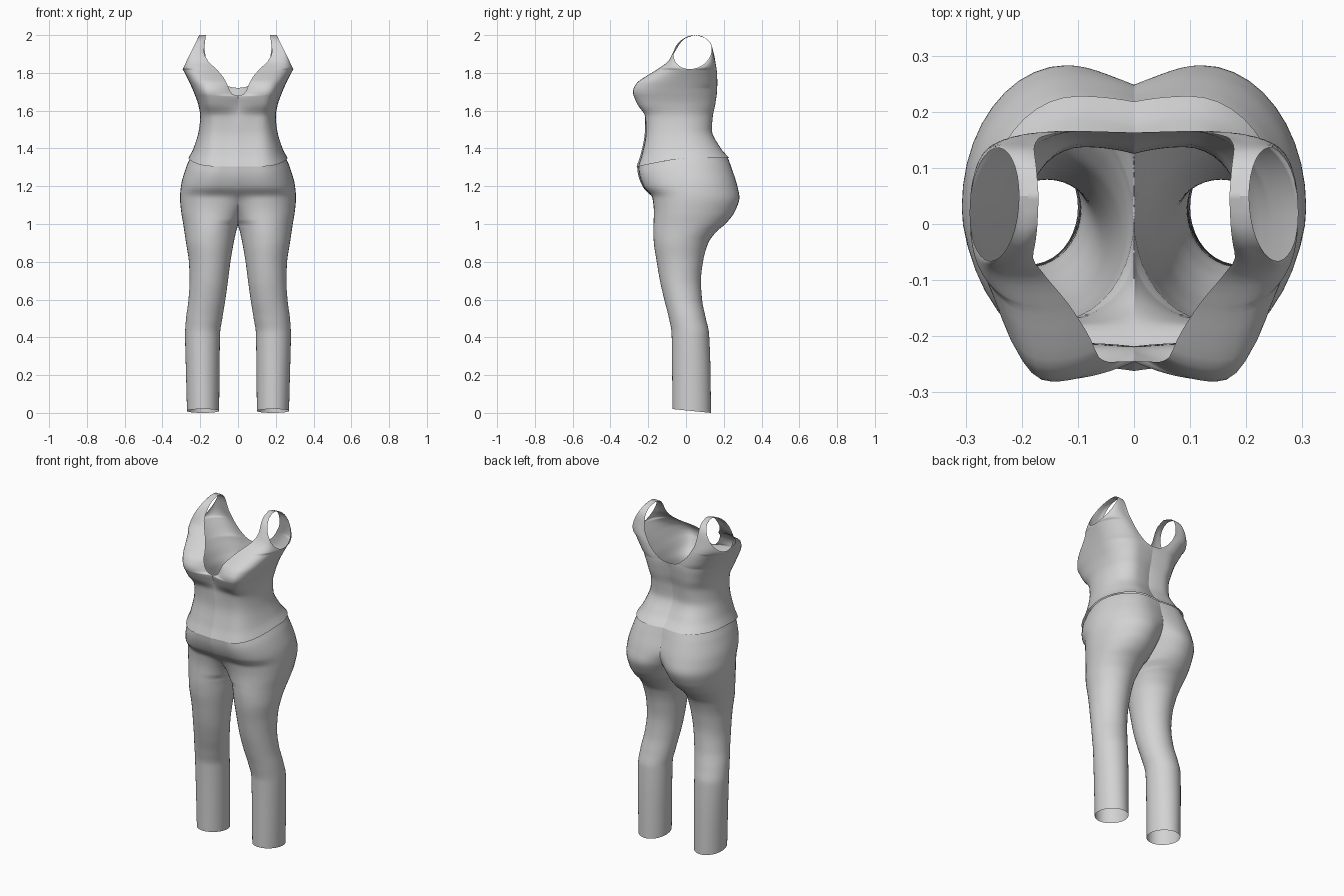
import bpy, bmesh, math

N = 10  # segments per quarter of a cross-section


def clamp(v):
    return max(0.0, min(1.0, v))


def sample(rows, z):
    """Monotone cubic interpolation of table rows keyed by height."""
    z = max(rows[0][0], min(rows[-1][0], z))
    i = 0
    while i < len(rows) - 2 and z > rows[i + 1][0]:
        i += 1

    def slope(k, c):
        if k == 0 or k == len(rows) - 1:
            a, b = (0, 1) if k == 0 else (k - 1, k)
            return (rows[b][c] - rows[a][c]) / (rows[b][0] - rows[a][0])
        s0 = (rows[k][c] - rows[k - 1][c]) / (rows[k][0] - rows[k - 1][0])
        s1 = (rows[k + 1][c] - rows[k][c]) / (rows[k + 1][0] - rows[k][0])
        return 0.0 if s0 * s1 <= 0 else 2 * s0 * s1 / (s0 + s1)

    h = rows[i + 1][0] - rows[i][0]
    t = (z - rows[i][0]) / h
    out = []
    for c in range(1, len(rows[0])):
        p, q = rows[i][c], rows[i + 1][c]
        out.append((2*t**3 - 3*t*t + 1) * p + (t**3 - 2*t*t + t) * h * slope(i, c)
                   + (3*t*t - 2*t**3) * q + (t**3 - t*t) * h * slope(i + 1, c))
    return out


def arc(xi, yi, cx, ye, xo, yo, p=1.0, q=1.0):
    """Half section: inner end -> extreme point (cx, ye) -> outer end."""
    pts = []
    for k in range(N, -1, -1):
        a = math.pi / 2 * k / N
        pts.append((cx - (cx - xi) * math.sin(a), yi + (ye - yi) * max(0, math.cos(a)) ** p))
    for k in range(1, N + 1):
        a = math.pi / 2 * k / N
        pts.append((cx + (xo - cx) * math.sin(a) ** q, yo + (ye - yo) * math.cos(a)))
    return pts


def build(name, strips, mat):
    """Skin strips of sections, weld them and mirror to the other side."""
    bm = bmesh.new()
    for strip in strips:
        grid = [[bm.verts.new(p) for p in row] for row in strip]
        for r0, r1 in zip(grid, grid[1:]):
            for j in range(len(r0) - 1):
                bm.faces.new((r0[j], r0[j + 1], r1[j + 1], r1[j]))
    bmesh.ops.remove_doubles(bm, verts=bm.verts[:], dist=0.0002)
    for f in bm.faces:
        f.smooth = True
    me = bpy.data.meshes.new(name)
    bm.to_mesh(me)
    bm.free()
    ob = bpy.data.objects.new(name, me)
    bpy.context.collection.objects.link(ob)
    me.materials.append(mat)
    mod = ob.modifiers.new("mirror", 'MIRROR')
    mod.merge_threshold = 0.0005
    return ob


def hem_drop(y):
    """The waist line dips towards the front."""
    return 0.045 * clamp(-y / 0.25) ** 1.2


grey = bpy.data.materials.new("light grey cloth")
grey.diffuse_color = (0.65, 0.65, 0.65, 1)

# Trousers: z, inner x, outer x, lobe x, side y, front y, back y
LEG = [
    (0.00, .100, .270, .185, .030, -.072, .132),
    (0.20, .098, .275, .187, .030, -.073, .130),
    (0.42, .095, .280, .187, .025, -.076, .122),
    (0.50, .083, .275, .180, .010, -.090, .105),
    (0.60, .067, .262, .165, -.015, -.115, .085),
    (0.70, .053, .256, .155, -.030, -.138, .079),
    (0.80, .040, .260, .150, -.030, -.155, .090),
    (0.90, .023, .275, .150, -.020, -.170, .118),
    (0.96, .010, .284, .145, .000, -.173, .162),
    (1.00, .000, .290, .140, .010, -.172, .208),
    (1.06, .000, .300, .132, .018, -.170, .255),
    (1.14, .000, .307, .120, .030, -.178, .283),
    (1.20, .000, .302, .110, .030, -.225, .272),
    (1.30, .000, .275, .100, .020, -.248, .240),
    (1.35, .000, .254, .090, .020, -.252, .222),
]
# Centre seam from the crotch up: z, front y, back y
SEAM = [
    (1.00, .010, .010), (1.006, -.030, .060), (1.03, -.075, .110),
    (1.08, -.130, .180), (1.14, -.175, .230), (1.20, -.230, .248),
    (1.30, -.255, .227), (1.35, -.259, .215),
]
front, back = [], []
for i in range(109):
    z = i / 80
    xi, xo, cx, cy, yf, yb = sample(LEG, z)
    sf, sb = (cy, cy) if z <= 1.0 else sample(SEAM, z)
    p = 1 + clamp((z - 1.0) / 0.12)

    def place(pts):
        out = []
        for x, y in pts:
            dz = -hem_drop(y) * clamp((z - 1.2) / 0.15)
            dz += 0.1 * (0.132 - y) * clamp(1 - z / 0.2)  # slanted cuffs
            out.append((x, y, z + dz))
        return out

    front.append(place(arc(xi, sf, cx, yf, xo, cy, p)))
    back.append(place(arc(xi, sb, cx, yb, xo, cy, p)[::-1]))
build("trousers", [front, back], grey)

# Sleeveless top: z, neckline x and y, lobe x, extreme y
FRONT = [
    (1.35, .000, -.262, .100, -.254),
    (1.40, .000, -.240, .100, -.233),
    (1.50, .000, -.218, .100, -.212),
    (1.57, .000, -.218, .110, -.217),
    (1.63, .000, -.230, .130, -.255),
    (1.68, .000, -.245, .140, -.278),
    (1.683, .020, -.245, .141, -.279),
    (1.70, .040, -.246, .145, -.281),
    (1.745, .060, -.240, .150, -.262),
    (1.78, .080, -.200, .155, -.215),
    (1.82, .115, -.145, .165, -.150),
    (1.865, .160, -.090, .200, -.092),
    (1.91, .180, -.060, .212, -.068),
    (1.96, .175, -.028, .200, -.038),
    (1.985, .172, .000, .193, -.005),
    (2.00, .170, .050, .187, .050),
]
BACK = [
    (1.35, .000, .218, .100, .228),
    (1.40, .000, .170, .100, .185),
    (1.50, .000, .125, .090, .137),
    (1.57, .000, .130, .090, .142),
    (1.64, .000, .148, .100, .156),
    (1.72, .000, .163, .100, .165),
    (1.724, .035, .164, .105, .165),
    (1.74, .070, .165, .120, .166),
    (1.80, .130, .163, .160, .164),
    (1.82, .142, .161, .175, .162),
    (1.88, .170, .152, .205, .150),
    (1.95, .178, .132, .205, .134),
    (1.985, .174, .100, .195, .102),
    (2.00, .170, .050, .187, .050),
]
SIDE = [
    (1.35, .262, .020), (1.40, .236, .000), (1.50, .207, -.020),
    (1.57, .200, -.020), (1.63, .210, -.010), (1.70, .235, .000),
    (1.76, .262, .010), (1.82, .293, .020),
]
body = [1.35 + 0.0125 * i for i in range(38)]
body = sorted(set(round(z, 4) for z in body + [1.68, 1.683, 1.69, 1.72, 1.724, 1.73]))
levels = [(z, None) for z in body if z < 1.819]
levels += [(1.91 - 0.09 * math.cos(math.pi * k / 16), math.pi * k / 16) for k in range(17)]
front, back = [], []
for z, th in levels:
    if th is None:
        xo, yo1 = sample(SIDE, z)
        yo2 = yo1
    else:  # armhole: tilted oval between the front and back of the strap
        xo = 0.249 + 0.044 * math.cos(th)
        mid = 0.035 - 0.015 * math.cos(th)
        yo1, yo2 = mid - 0.1 * math.sin(th), mid + 0.1 * math.sin(th)
    drop = clamp((1.55 - z) / 0.2)
    xi, yi, cx, ye = sample(FRONT, z)
    front.append([(x, y, z - hem_drop(y) * drop)
                  for x, y in arc(xi, yi, cx, ye, xo, yo1, 2, 0.82)])
    xi, yi, cx, ye = sample(BACK, z)
    back.append([(x, y, z - hem_drop(y) * drop)
                 for x, y in arc(xi, yi, cx, ye, xo, yo2, 2)[::-1]])
build("sleeveless_top", [front, back], grey)
